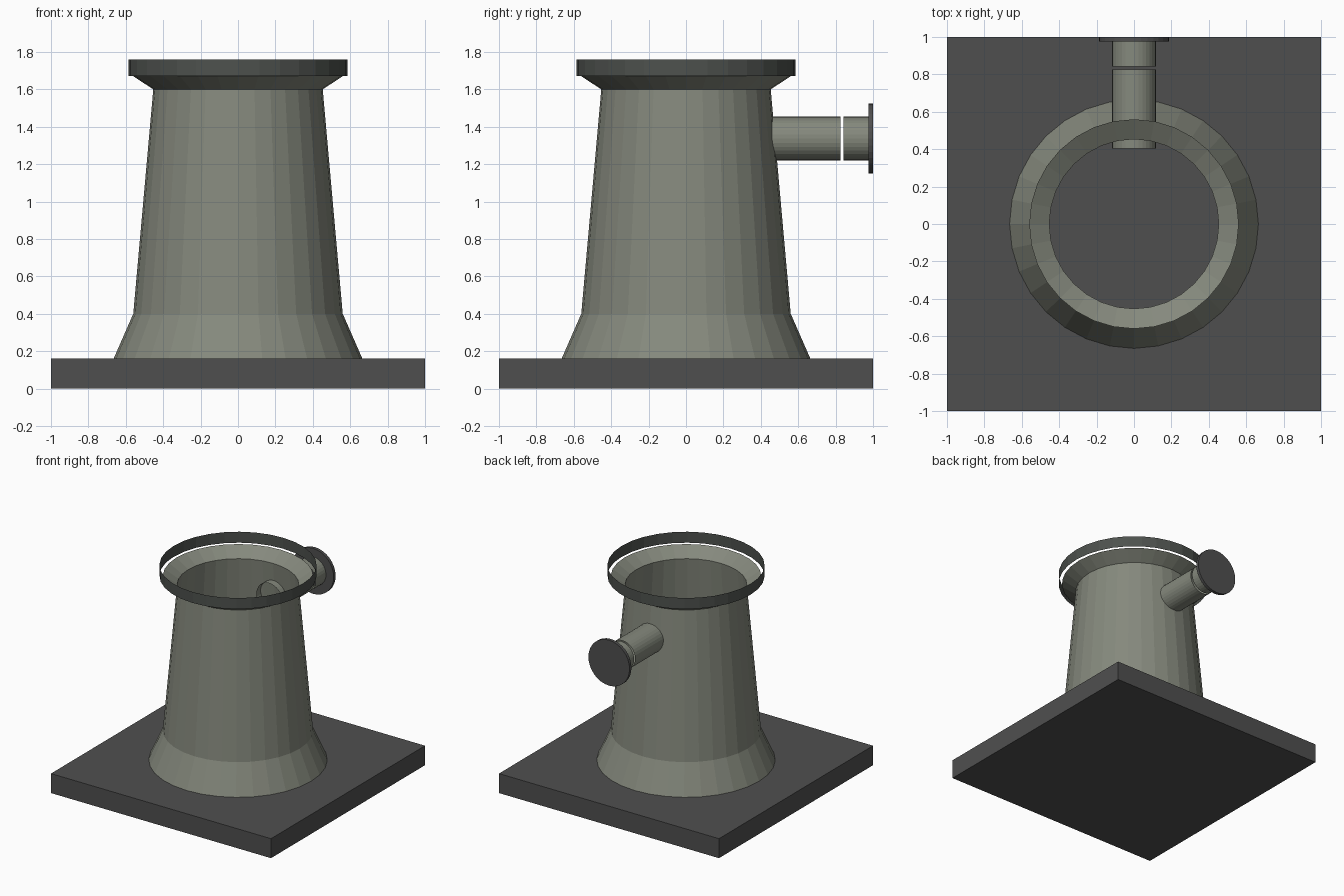
import bpy, bmesh, math
from mathutils import Matrix

if "Cube" in bpy.data.objects:
    bpy.data.objects.remove(bpy.data.objects["Cube"])

SIDES = 32


def material(name, rgb):
    m = bpy.data.materials.new(name)
    m.diffuse_color = (*rgb, 1)
    m.use_nodes = True
    m.node_tree.nodes["Principled BSDF"].inputs["Base Color"].default_value = m.diffuse_color
    return m


stone = material("greenish_grey", (0.235, 0.25, 0.205))
dark = material("dark_grey", (0.078, 0.078, 0.078))
rim_dark = material("dark_green_grey", (0.075, 0.083, 0.075))


def finish(bm, name, mat):
    me = bpy.data.meshes.new(name)
    bm.to_mesh(me)
    bm.free()
    me.materials.append(mat)
    ob = bpy.data.objects.new(name, me)
    bpy.context.collection.objects.link(ob)
    return ob


def lathe(name, profile, mat, matrix=Matrix(), caps=False):
    """Open shell from (radius, height) points turned about z, then placed by matrix."""
    bm = bmesh.new()
    rings = []
    for r, h in profile:
        rings.append([bm.verts.new((r * math.cos(a), r * math.sin(a), h))
                      for a in (2 * math.pi * i / SIDES for i in range(SIDES))])
    for low, high in zip(rings, rings[1:]):
        for i in range(SIDES):
            j = (i + 1) % SIDES
            bm.faces.new((low[i], low[j], high[j], high[i]))
    if caps:
        bm.faces.new(rings[0][::-1])
        bm.faces.new(rings[-1])
    bm.transform(matrix)
    return finish(bm, name, mat)


# square base slab
bm = bmesh.new()
bmesh.ops.create_cube(bm, size=1, matrix=Matrix.Translation((0, 0, 0.08)) @ Matrix.Diagonal((2, 2, 0.16, 1)))
finish(bm, "base_slab", dark)

# hollow tapered tower with flared foot and mouth
lathe("tower_shell", [(0.665, 0.16), (0.56, 0.40), (0.453, 1.60), (0.56, 1.67)], stone)

# thin rim band floating just outside the mouth
lathe("rim_band", [(0.585, 1.67), (0.585, 1.76)], rim_dark)

# side pipe running towards +y, in two lengths, with an end flange
along_y = Matrix.Translation((0, 0, 1.337)) @ Matrix.Rotation(-math.pi / 2, 4, 'X')
lathe("pipe_inner", [(0.117, 0.405), (0.117, 0.827)], stone, along_y)
lathe("pipe_outer", [(0.117, 0.841), (0.117, 0.975)], stone, along_y)
lathe("pipe_flange", [(0.187, 0.975), (0.187, 1.0)], dark, along_y, caps=True)
